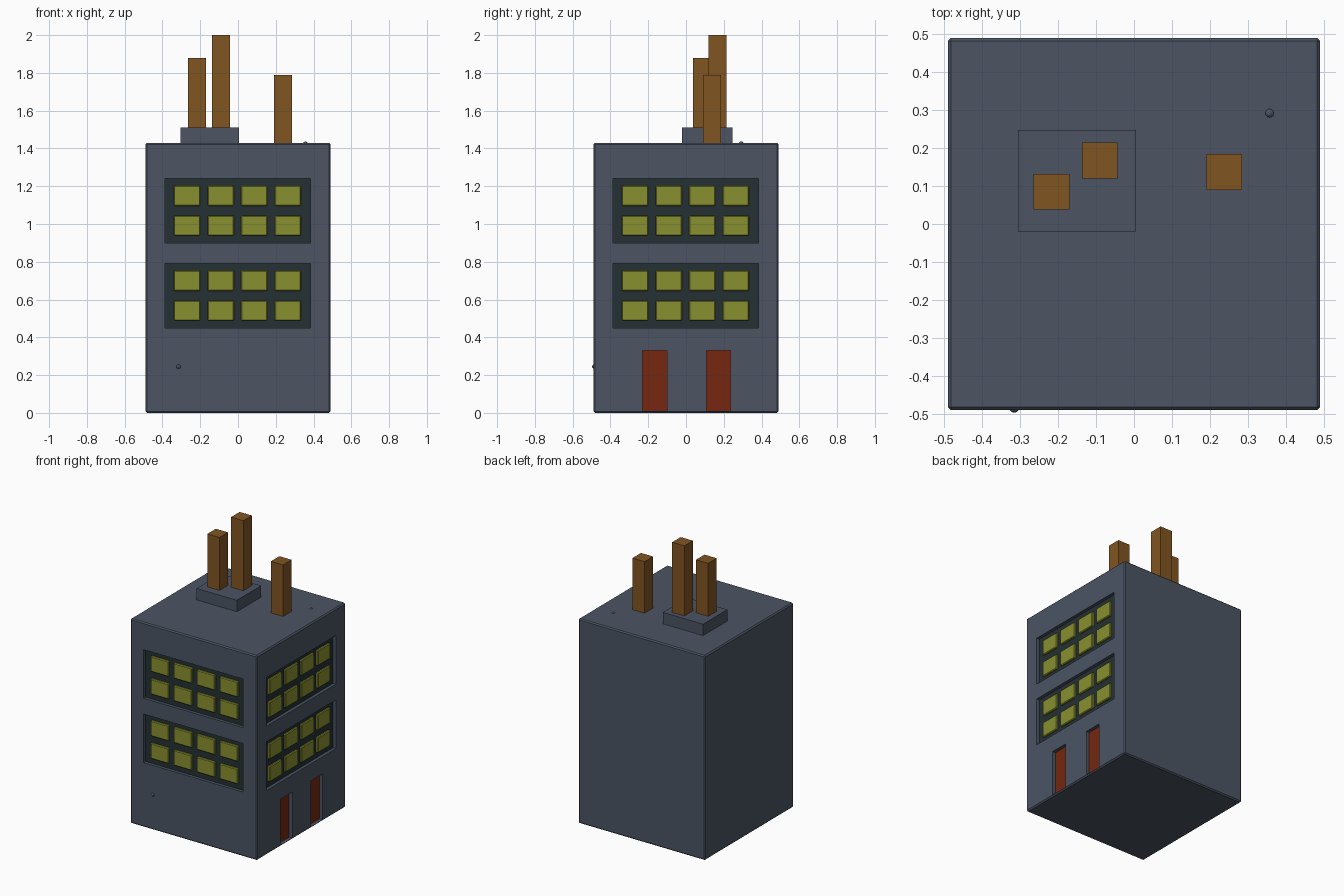
import bpy
import bmesh
from math import pi
from mathutils import Matrix, Vector

if "Cube" in bpy.data.objects:
    bpy.data.objects.remove(bpy.data.objects["Cube"], do_unlink=True)


def material(name, rgb):
    mat = bpy.data.materials.new(name)
    mat.use_nodes = True
    mat.diffuse_color = (*rgb, 1)
    mat.node_tree.nodes["Principled BSDF"].inputs["Base Color"].default_value = (*rgb, 1)
    return mat


SLATE = material("slate wall", (0.072, 0.09, 0.127))
FRAME = material("dark frame", (0.018, 0.03, 0.034))
GLASS = material("yellow glass", (0.25, 0.28, 0.028))
DOOR = material("red door", (0.18, 0.02, 0.005))
BRICK = material("brown chimney", (0.22, 0.09, 0.016))

HALF = 0.49     # half the width of the building
ROOF = 1.43
RECESS = 0.03
FRONT = Matrix.Identity(4)
RIGHT = Matrix.Rotation(pi / 2, 4, 'Z')   # turns a front part onto the +x wall


def box(name, x, y, z, mat, bevel=0, side=FRONT):
    """Box from three (low, high) ranges."""
    size = Vector(r[1] - r[0] for r in (x, y, z))
    centre = Vector((r[0] + r[1]) / 2 for r in (x, y, z))
    bm = bmesh.new()
    bmesh.ops.create_cube(bm, size=1)
    bmesh.ops.scale(bm, vec=size, verts=bm.verts)
    bmesh.ops.translate(bm, vec=centre, verts=bm.verts)
    if bevel:
        bmesh.ops.bevel(bm, geom=bm.edges[:], offset=bevel, segments=1, affect='EDGES')
    bmesh.ops.transform(bm, matrix=side, verts=bm.verts)
    mesh = bpy.data.meshes.new(name)
    bm.to_mesh(mesh)
    bm.free()
    mesh.materials.append(mat)
    obj = bpy.data.objects.new(name, mesh)
    bpy.context.collection.objects.link(obj)
    return obj


def wall_depth(inner, outer):
    """Depth range measured inward from the wall face."""
    return (-HALF + outer, -HALF + inner)


# Main block
walls = box("walls", (-HALF, HALF), (-HALF, HALF), (0, ROOF), SLATE, 0.008)


def recess(x, z, side):
    cutter = box("recess_cutter", x, wall_depth(RECESS, -0.1), z, SLATE, side=side)
    cutter.hide_render = True
    mod = walls.modifiers.new("recess", 'BOOLEAN')
    mod.operation = 'DIFFERENCE'
    mod.solver = 'EXACT'
    mod.object = cutter
    bpy.context.view_layer.objects.active = walls
    bpy.ops.object.modifier_apply(modifier=mod.name)
    bpy.data.objects.remove(cutter, do_unlink=True)


# Window bands: recessed dark panel with two rows of four panes
for label, side in (("front", FRONT), ("right", RIGHT)):
    for floor, base in enumerate((0.45, 0.90), 1):
        span, height = (-0.387, 0.383), (base, base + 0.34)
        recess(span, height, side)
        box(f"{label}_window_panel_{floor}", span, wall_depth(RECESS + 0.005, 0.022),
            height, FRAME, side=side)
        for row in range(2):
            low = base + 0.038 + row * 0.158
            for col in range(4):
                left = -0.34 + col * 0.178
                box(f"{label}_pane_{floor}_{row}_{col}", (left, left + 0.14),
                    wall_depth(RECESS, 0.008), (low, low + 0.108), GLASS, 0.005, side)

# Doors on the right wall
for name, span in (("near_door", (-0.23, -0.10)), ("far_door", (0.108, 0.235))):
    recess(span, (0.009, 0.33), RIGHT)
    box(name, span, wall_depth(RECESS + 0.005, 0.024), (0.009, 0.33), DOOR, side=RIGHT)

# Roof plinth and chimneys
box("roof_plinth", (-0.305, 0.005), (-0.02, 0.247), (ROOF - 0.02, 1.51), SLATE)
for name, x, y, low, top in (("left_chimney", -0.217, 0.085, 1.5, 1.88),
                             ("middle_chimney", -0.09, 0.167, 1.5, 2.0),
                             ("right_chimney", 0.238, 0.137, 1.42, 1.79)):
    box(name, (x - 0.047, x + 0.047), (y - 0.047, y + 0.047), (low, top), BRICK)

# Small studs on the roof and the front wall
for name, place in (("roof_stud", (0.357, 0.292, ROOF - 0.006)),
                    ("wall_stud", (-0.315, -HALF + 0.006, 0.245))):
    bpy.ops.mesh.primitive_uv_sphere_add(segments=12, ring_count=8, radius=0.013,
                                         location=place)
    stud = bpy.context.object
    stud.name = name
    stud.data.materials.append(SLATE)
